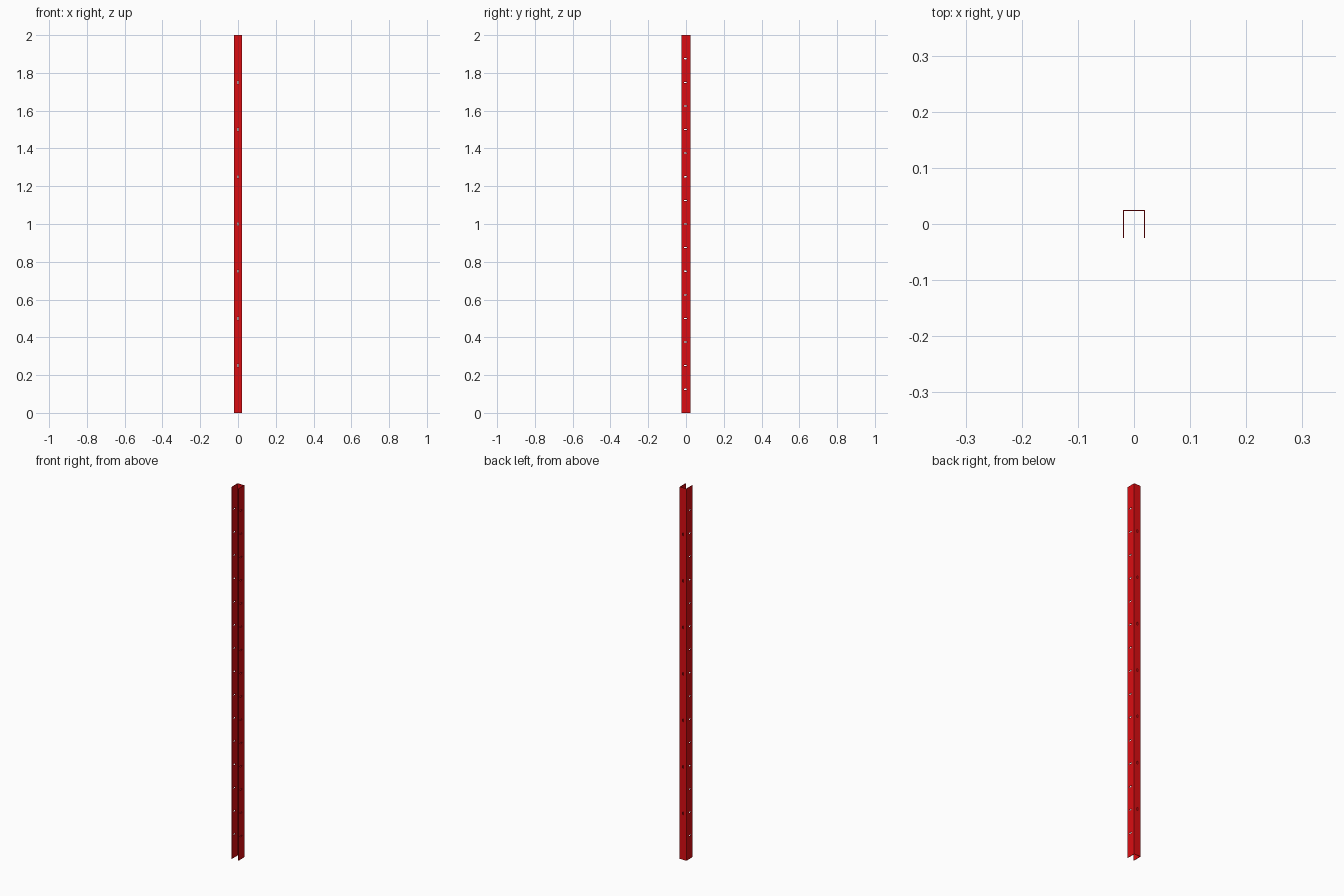
import bpy, bmesh, math
from mathutils import Vector

if "Cube" in bpy.data.objects:
    bpy.data.objects.remove(bpy.data.objects["Cube"])

H, W, D, T = 2.0, 0.02, 0.025, 0.002   # height, half width, half depth, wall
SLOT_L, SLOT_W = 0.016, 0.006


def extrude(bm, pts, vec):
    face = bm.faces.new([bm.verts.new(p) for p in pts])
    r = bmesh.ops.extrude_face_region(bm, geom=[face])
    bmesh.ops.translate(bm, vec=vec, verts=[v for v in r["geom"] if isinstance(v, bmesh.types.BMVert)])


def finish(bm, name):
    bmesh.ops.recalc_face_normals(bm, faces=bm.faces[:])
    me = bpy.data.meshes.new(name)
    bm.to_mesh(me)
    bm.free()
    ob = bpy.data.objects.new(name, me)
    bpy.context.collection.objects.link(ob)
    return ob


def slot_outline(n=5):
    # rounded slot, long in the first coordinate
    r, s = SLOT_W / 2, (SLOT_L - SLOT_W) / 2
    pts = []
    for side in (1, -1):
        for i in range(n + 1):
            a = -math.pi / 2 + math.pi * i / n
            pts.append((side * (s + r * math.cos(a)), side * r * math.sin(a)))
    return pts


# U-shaped channel, open to the front
bm = bmesh.new()
profile = [(-W, -D), (-W, D), (W, D), (W, -D), (W - T, -D),
           (W - T, D - T), (-W + T, D - T), (-W + T, -D)]
extrude(bm, [(x, y, 0) for x, y in profile], Vector((0, 0, H)))
channel = finish(bm, "slotted_channel")

# Slot cutters: horizontal through both side walls, vertical through the back
bm = bmesh.new()
for i in range(1, 16):
    z = i * 0.125
    for x in (-W, W):
        extrude(bm, [(x - 0.004, -0.003 + a, z + b) for a, b in slot_outline()], Vector((0.008, 0, 0)))
for i in range(1, 8):
    extrude(bm, [(b, D - 0.005, i * 0.25 + a) for a, b in slot_outline()], Vector((0, 0.01, 0)))
cutter = finish(bm, "slot_cutter")
cutter.hide_render = True

# Cut the slots and apply
mod = channel.modifiers.new("slots", "BOOLEAN")
mod.operation = "DIFFERENCE"
mod.solver = "EXACT"
mod.object = cutter
bpy.context.view_layer.objects.active = channel
channel.select_set(True)
bpy.ops.object.modifier_apply(modifier="slots")
bpy.data.objects.remove(cutter)

# Red paint
mat = bpy.data.materials.new("red_paint")
mat.diffuse_color = (0.7, 0.004, 0.006, 1)
mat.use_nodes = True
mat.node_tree.nodes["Principled BSDF"].inputs["Base Color"].default_value = mat.diffuse_color
channel.data.materials.clear()
channel.data.materials.append(mat)
